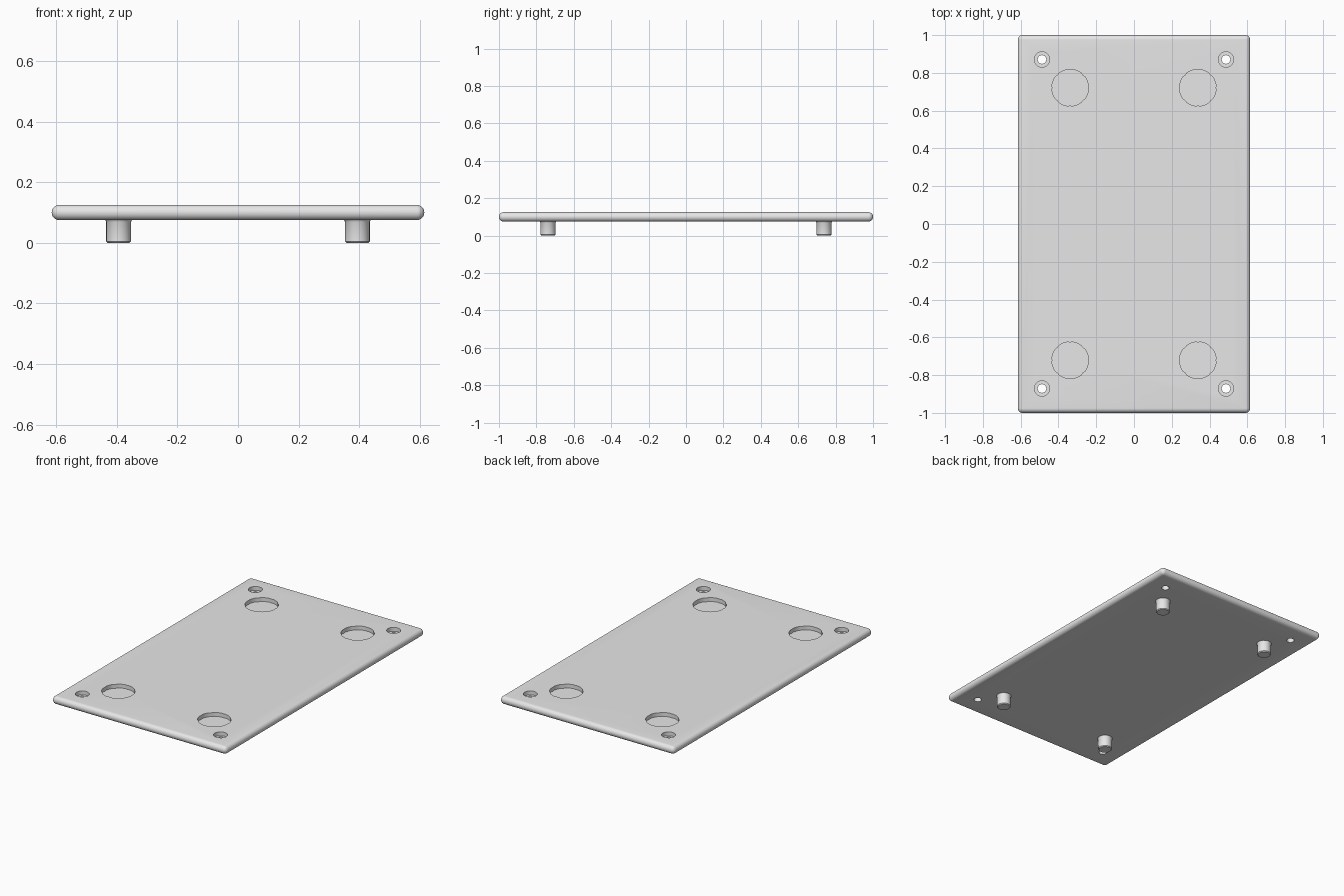
import bpy, bmesh, math

old = bpy.data.objects.get("Cube")
if old:
    bpy.data.objects.remove(old, do_unlink=True)

BOTTOM, TOP = 0.075, 0.125
HALF_X, HALF_Y = 0.615, 1.0

grey = bpy.data.materials.new("light_grey")
grey.use_nodes = True
grey.diffuse_color = (0.8, 0.8, 0.8, 1)
grey.node_tree.nodes["Principled BSDF"].inputs["Base Color"].default_value = (0.8, 0.8, 0.8, 1)


def make_object(name, bm):
    bmesh.ops.recalc_face_normals(bm, faces=bm.faces[:])
    mesh = bpy.data.meshes.new(name)
    bm.to_mesh(mesh)
    bm.free()
    mesh.materials.append(grey)
    obj = bpy.data.objects.new(name, mesh)
    bpy.context.collection.objects.link(obj)
    return obj


def activate(obj):
    bpy.ops.object.select_all(action="DESELECT")
    obj.select_set(True)
    bpy.context.view_layer.objects.active = obj


def turned(name, profile, sides, x, y, rib_every=0, rib=0.003):
    """Capped solid turned from (radius, z) pairs, with optional grip ribs."""
    bm = bmesh.new()
    rings = []
    for radius, z in profile:
        ring = []
        for i in range(sides):
            a = math.tau * i / sides
            r = radius - rib if rib_every and i % rib_every == 0 else radius
            ring.append(bm.verts.new((x + r * math.cos(a), y + r * math.sin(a), z)))
        rings.append(ring)
    for low, high in zip(rings, rings[1:]):
        for i in range(sides):
            j = (i + 1) % sides
            bm.faces.new((low[i], low[j], high[j], high[i]))
    bm.faces.new(rings[0][::-1])
    bm.faces.new(rings[-1])
    return make_object(name, bm)


# Plate with fully rounded edges
bm = bmesh.new()
bmesh.ops.create_cube(bm, size=1)
for v in bm.verts:
    v.co = (v.co.x * 2 * HALF_X, v.co.y * 2 * HALF_Y,
            TOP if v.co.z > 0 else BOTTOM)
bmesh.ops.bevel(bm, geom=bm.edges[:], offset=0.0245, segments=8,
                profile=0.5, affect="EDGES", clamp_overlap=True)
plate = make_object("plate", bm)

# Round pockets, stepped screw holes and feet, one set per corner
pocket_profile = [(0.097, 0.1), (0.097, TOP + 0.02)]
screw_profile = [(0.023, BOTTOM - 0.02), (0.023, 0.1), (0.041, 0.1), (0.041, TOP + 0.02)]
foot_profile = [(0.036, 0), (0.041, 0.005), (0.041, 0.069),
                (0.043, 0.073), (0.046, BOTTOM + 0.002)]
cutters, feet = [], []
for sx, side in ((-1, "right"), (1, "left")):
    for sy, end in ((-1, "front"), (1, "back")):
        tag = f"{end}_{side}"
        cutters.append(turned(f"pocket_cutter_{tag}", pocket_profile, 48,
                              sx * 0.338, sy * 0.721, rib_every=6))
        cutters.append(turned(f"screw_cutter_{tag}", screw_profile, 16,
                              sx * 0.487, sy * 0.871))
        feet.append(turned(f"foot_{tag}", foot_profile, 24, sx * 0.394, sy * 0.738))

# Cut the plate, then discard the cutters
activate(plate)
for cutter in cutters:
    cutter.hide_render = True
    mod = plate.modifiers.new("cut", "BOOLEAN")
    mod.operation = "DIFFERENCE"
    mod.solver = "EXACT"
    mod.object = cutter
    bpy.ops.object.modifier_apply(modifier=mod.name)
for cutter in cutters:
    bpy.data.objects.remove(cutter, do_unlink=True)

# Smooth rounded surfaces, keep rims sharp
for obj in [plate] + feet:
    activate(obj)
    bpy.ops.object.shade_smooth_by_angle(angle=math.radians(30))
